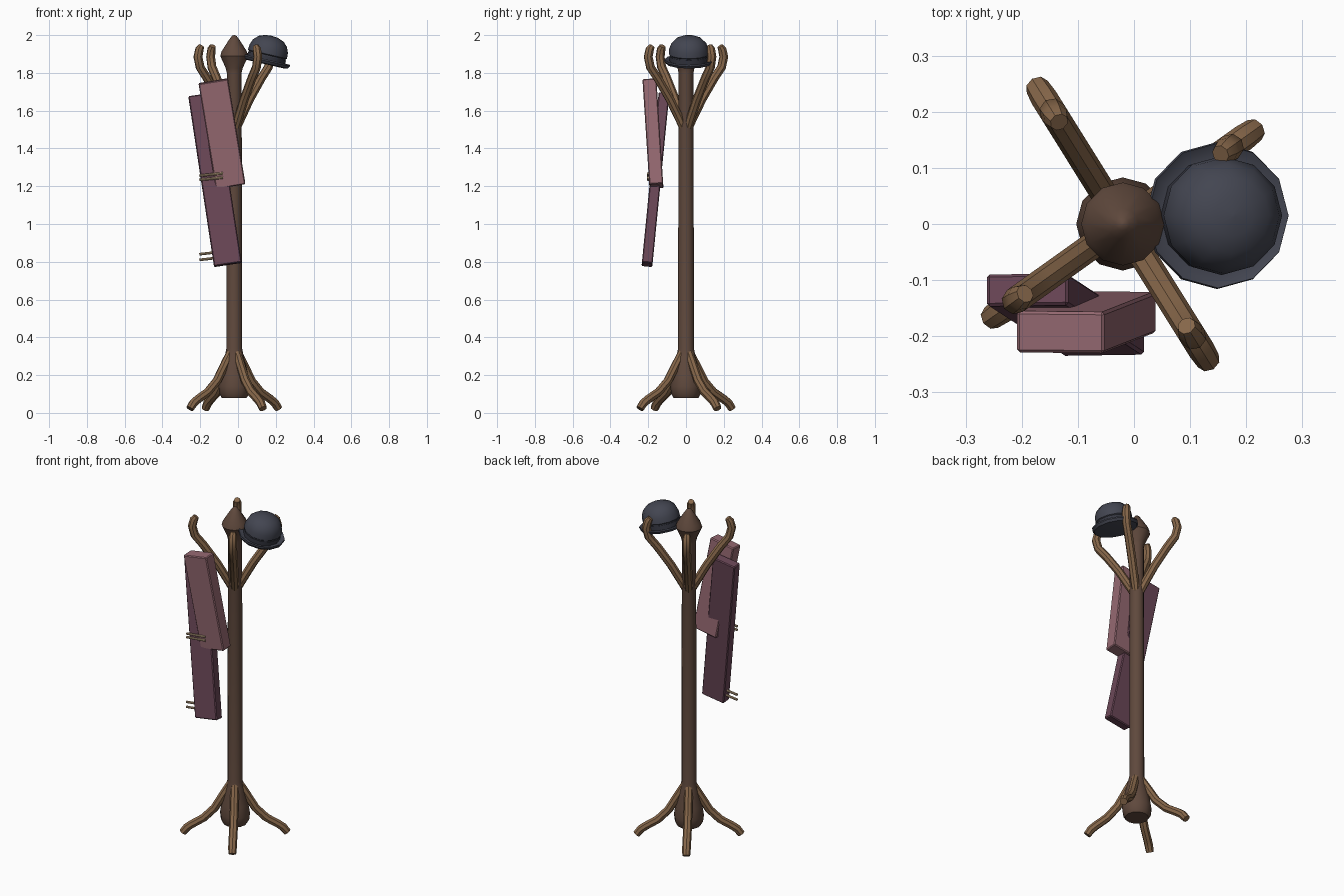
import bpy
from math import radians, sin, cos, pi
from mathutils import Vector

if "Cube" in bpy.data.objects:
    bpy.data.objects.remove(bpy.data.objects["Cube"], do_unlink=True)


def material(name, r, g, b):
    m = bpy.data.materials.new(name)
    m.use_nodes = True
    m.diffuse_color = (r, g, b, 1)
    m.node_tree.nodes["Principled BSDF"].inputs["Base Color"].default_value = (r, g, b, 1)
    return m


DARK_WOOD = material("dark_wood", .115, .066, .046)
LIGHT_WOOD = material("light_wood", .24, .135, .068)
PINK = material("dusty_pink", .30, .14, .165)
PURPLE = material("plum", .145, .062, .095)
FELT = material("charcoal_felt", .056, .06, .082)
BAND = material("dark_band", .035, .037, .052)
TAN = material("pale_tan", .5, .36, .22)

POLE = Vector((-.02, 0, 0))


def select(ob):
    bpy.ops.object.select_all(action='DESELECT')
    ob.select_set(True)
    bpy.context.view_layer.objects.active = ob


def finish(ob, mat, angle=40):
    ob.data.materials.append(mat)
    select(ob)
    bpy.ops.object.shade_smooth_by_angle(angle=radians(angle))
    return ob


def lathe(name, profile, mat, sides=12):
    """Revolve (radius, height) points about z, closing both ends."""
    verts, faces = [], []
    for r, z in profile:
        for i in range(sides):
            a = 2 * pi * i / sides
            verts.append((r * cos(a), r * sin(a), z))
    for k in range(len(profile) - 1):
        for i in range(sides):
            j = (i + 1) % sides
            p, q = k * sides, (k + 1) * sides
            faces.append((p + i, p + j, q + j, q + i))
    faces.append(tuple(reversed(range(sides))))
    faces.append(tuple(range(len(verts) - sides, len(verts))))
    mesh = bpy.data.meshes.new(name)
    mesh.from_pydata(verts, [], faces)
    ob = bpy.data.objects.new(name, mesh)
    bpy.context.collection.objects.link(ob)
    return finish(ob, mat)


def tube(name, points, radius, mat):
    """Octagonal capped tube through points of (position, thickness)."""
    cu = bpy.data.curves.new(name, 'CURVE')
    cu.dimensions = '3D'
    cu.bevel_depth = radius
    cu.bevel_resolution = 2
    cu.use_fill_caps = True
    sp = cu.splines.new('POLY')
    sp.points.add(len(points) - 1)
    for p, (co, thick) in zip(sp.points, points):
        p.co = (*co, 1)
        p.radius = thick
    ob = bpy.data.objects.new(name, cu)
    bpy.context.collection.objects.link(ob)
    select(ob)
    bpy.ops.object.convert(target='MESH')
    return finish(bpy.context.object, mat, 35)


def slab(name, top, bottom, width, depth, mat):
    """Bevelled board running between two end centres."""
    top, bottom = Vector(top), Vector(bottom)
    axis = top - bottom
    up = axis.normalized()
    side = Vector((1, 0, 0))
    side = (side - up * side.dot(up)).normalized()
    back = up.cross(side)
    bpy.ops.mesh.primitive_cube_add(size=1)
    ob = bpy.context.object
    ob.name = name
    for v in ob.data.vertices:
        c = v.co.copy()
        v.co = (top + bottom) / 2 + side * c.x * width + back * c.y * depth + axis * c.z
    ob.data.materials.append(mat)
    bev = ob.modifiers.new("soft_edges", 'BEVEL')
    bev.width = .005
    bev.segments = 1
    return ob


# Central pole with swollen base and pointed finial
pole = lathe("pole", [(.066, .08), (.078, .1), (.083, .14), (.074, .2), (.05, .3), (.042, .34),
                      (.041, 1), (.039, 1.8), (.045, 1.825), (.074, 1.89), (.066, 1.915),
                      (.028, 1.975), (.012, 1.996), (.002, 2)], DARK_WOOD)
pole.location = POLE

# Four legs and four hooked arms, sharing directions
LEG = [(.022, .325, .9), (.056, .265, 1), (.112, .17, 1), (.172, .11, 1),
       (.24, .07, 1), (.265, .052, 1), (.288, .022, .9)]
ARM = [(.015, 1.5, .8), (.04, 1.555, 1), (.1, 1.66, 1), (.175, 1.77, 1),
       (.222, 1.83, 1), (.236, 1.885, 1), (.226, 1.925, .95), (.214, 1.942, .7)]
for n, deg in enumerate((35.5, 122, 215.5, 302), 1):
    out = Vector((cos(radians(deg)), sin(radians(deg)), 0))
    for part, path in (("leg", LEG), ("arm", ARM)):
        pts = [(POLE + out * r + Vector((0, 0, z)), t) for r, z, t in path]
        tube(f"{part}_{n}", pts, .024, LIGHT_WOOD)

# Hanging boards, crossing each other
slab("short_board", (-.131, -.193, 1.757), (.036 - .075, -.157, 1.2), .158, .074, PINK)
slab("long_board", (-.19, -.117, 1.685), (-.054, -.206, .785), .147, .057, PURPLE)

# Paired pegs on the long board
for n, (z, right, gap) in enumerate(((1.245, -.08, .022), (.825, -.1, .03)), 1):
    for s in (-1, 1):
        h = z + s * gap / 2
        tube(f"peg_{n}_{'upper' if s > 0 else 'lower'}",
             [((-.205, -.2, h), 1), ((right, -.2, h + .012), 1)], .007, TAN)

# Round hat, tipped towards the left
crown = lathe("hat_crown", [(.1, .005), (.1, .035), (.106, .04), (.104, .07), (.092, .1),
                            (.068, .124), (.036, .136), (.003, .14)], FELT)
brim = lathe("hat_brim", [(.1, -.014), (.122, -.01), (.131, .004), (.129, .012),
                          (.118, .006), (.1, .004)], FELT)
band = lathe("hat_band", [(.103, .002), (.103, .03)], BAND)
for ob in (crown, brim, band):
    ob.location = (.147, .015, 1.86)
    ob.rotation_euler = (0, radians(13), 0)
